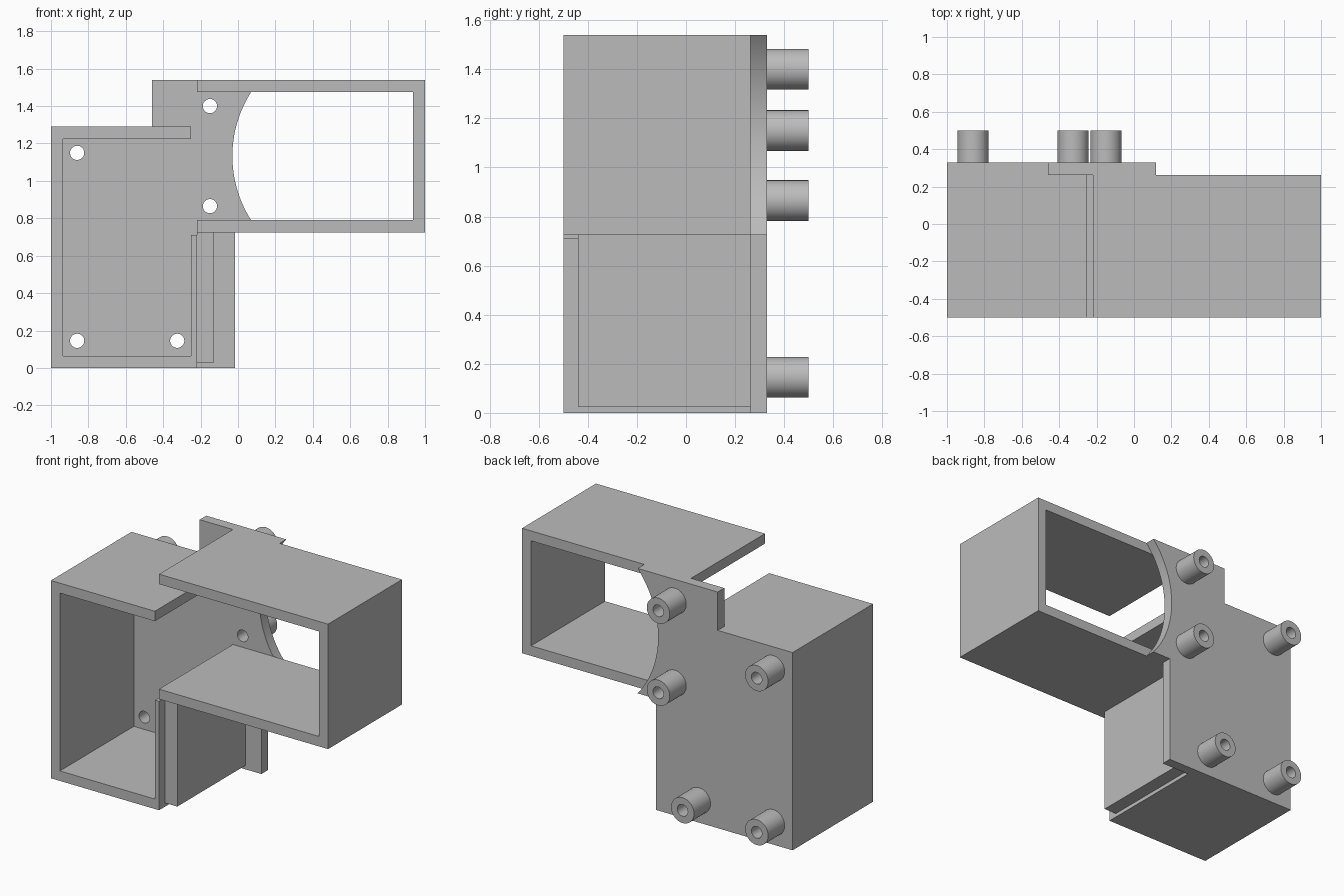
import bpy
import bmesh
from math import sin, cos, asin, pi

if "Cube" in bpy.data.objects:
    bpy.data.objects.remove(bpy.data.objects["Cube"])

grey = bpy.data.materials.new("plain_grey")
grey.use_nodes = True
colour = (0.5, 0.5, 0.5, 1)
grey.diffuse_color = colour
grey.node_tree.nodes["Principled BSDF"].inputs["Base Color"].default_value = colour


def circle(cx, cz, r, n=40):
    return [(cx + r * cos(2 * pi * i / n), cz + r * sin(2 * pi * i / n)) for i in range(n)]


def rect(x0, z0, x1, z1):
    return [(x0, z0), (x1, z0), (x1, z1), (x0, z1)]


def extrude(name, y0, y1, outline, holes=()):
    """Fill an x-z outline with holes and extrude it from y0 to y1."""
    bm = bmesh.new()
    edges = []
    for loop in [outline, *holes]:
        verts = [bm.verts.new((x, y0, z)) for x, z in loop]
        edges += [bm.edges.new((a, b)) for a, b in zip(verts, verts[1:] + verts[:1])]
    bmesh.ops.triangle_fill(bm, edges=edges, use_beauty=True, normal=(0, -1, 0))
    out = bmesh.ops.extrude_face_region(bm, geom=bm.faces[:], use_keep_orig=True)
    moved = [g for g in out["geom"] if isinstance(g, bmesh.types.BMVert)]
    bmesh.ops.translate(bm, verts=moved, vec=(0, y1 - y0, 0))
    bmesh.ops.recalc_face_normals(bm, faces=bm.faces[:])
    mesh = bpy.data.meshes.new(name)
    bm.to_mesh(mesh)
    bm.free()
    mesh.materials.append(grey)
    obj = bpy.data.objects.new(name, mesh)
    bpy.context.collection.objects.link(obj)
    bpy.ops.object.select_all(action="DESELECT")
    obj.select_set(True)
    bpy.context.view_layer.objects.active = obj
    bpy.ops.object.shade_smooth_by_angle(angle=pi / 6)


FRONT, INNER, BACK, TIP = -0.5, 0.262, 0.33, 0.5
LOW, HIGH, WALL = 0.725, 1.54, 0.065
BOSSES = [(-0.86, 1.15), (-0.86, 0.145), (-0.325, 0.145), (-0.15, 1.4), (-0.15, 0.865)]
HOLE, BOSS = 0.038, 0.083

# Back plate with screw holes and a round bite on its right edge
radius, centre_x, centre_z = 0.636, 0.606, (LOW + HIGH) / 2
reach = asin((HIGH - LOW) / 2 / radius)
arc = []
for i in range(33):
    a = reach * (i / 16 - 1)
    arc.append((centre_x - radius * cos(a), centre_z + radius * sin(a)))
plate = [(-1, 0), (-0.015, 0), (-0.015, LOW), *arc, (-0.46, HIGH), (-0.46, 1.29), (-1, 1.29)]
extrude("back_plate", INNER, BACK, plate, [circle(x, z, HOLE) for x, z in BOSSES])

# Hollow screw posts behind the plate
for i, (x, z) in enumerate(BOSSES):
    extrude(f"screw_post_{i + 1}", BACK, TIP, circle(x, z, BOSS), [circle(x, z, HOLE)])

# Tall box, open at the front and along the upper right
tall = [(-1, 0), (-0.22, 0), (-0.22, 0.71), (-0.25, 0.71), (-0.25, WALL),
        (-1 + WALL, WALL), (-1 + WALL, 1.29 - WALL), (-0.25, 1.29 - WALL), (-0.25, 1.29), (-1, 1.29)]
extrude("tall_box", FRONT, INNER, tall)

# Sideways sleeve, open at front, back and left
sleeve = [(-0.22, LOW), (1, LOW), (1, HIGH), (-0.22, HIGH), (-0.22, HIGH - WALL),
          (1 - WALL, HIGH - WALL), (1 - WALL, LOW + WALL), (-0.22, LOW + WALL)]
extrude("side_sleeve", FRONT, INNER, sleeve)

# Thick rib under the sleeve, against the tall box
extrude("support_rib", -0.44, INNER, rect(-0.22, 0.025, -0.13, LOW))
